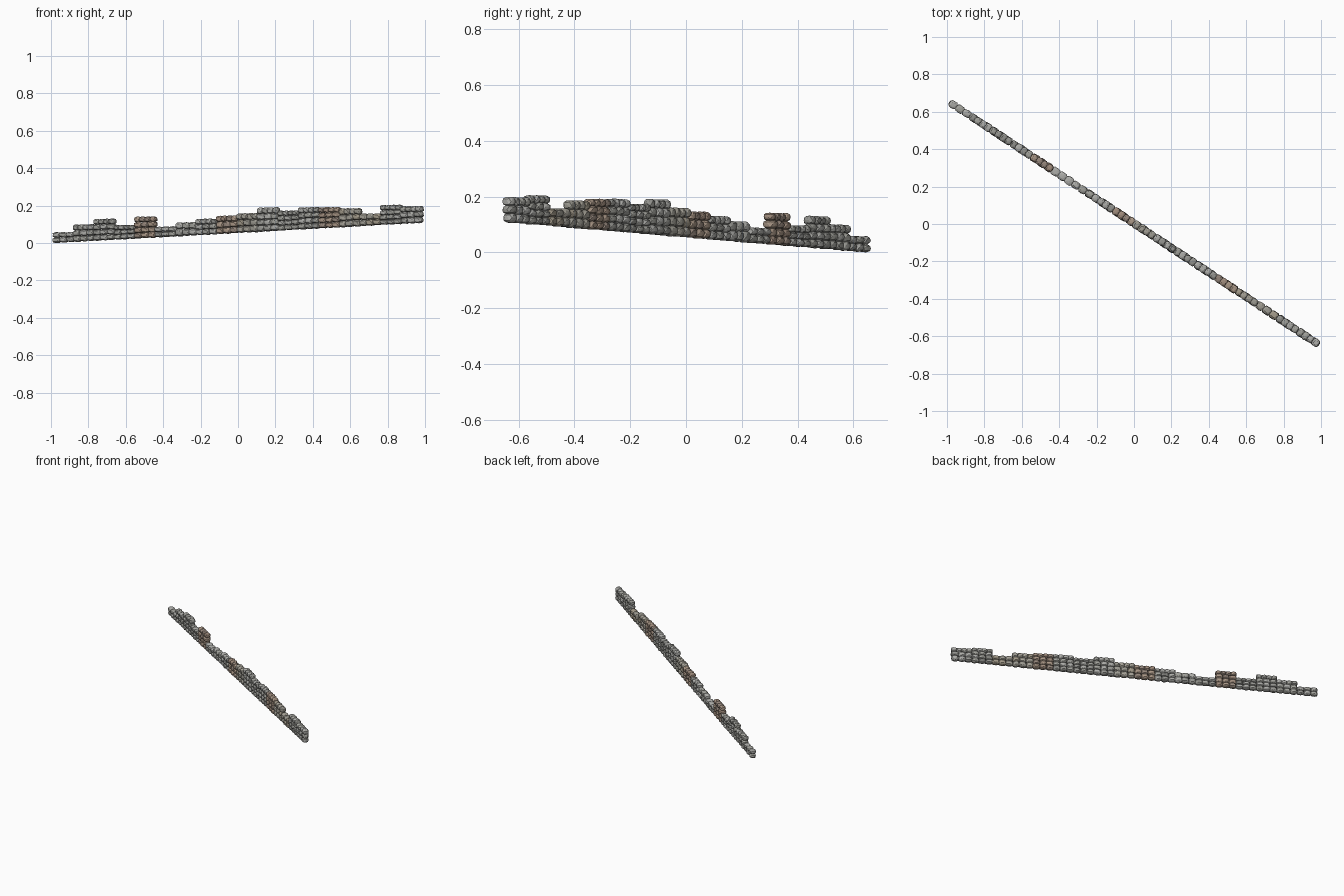
import bpy, bmesh, math, random
from mathutils import Vector, Matrix

if "Cube" in bpy.data.objects:
    bpy.data.objects.remove(bpy.data.objects["Cube"])

random.seed(4)
ANGLE = math.atan2(-1.30, 1.96)
START, END = Vector((-0.985, 0.65, 0)), Vector((0.985, -0.643, 0))
WIDTH = 0.043

# top height of every wall section, from the low end to the high end
TOPS = [0.057, 0.098, 0.128, 0.095, 0.14, 0.087, 0.11, 0.128, 0.145,
        0.158, 0.188, 0.172, 0.19, 0.19, 0.184, 0.156, 0.202, 0.196]
BROWN = {4, 8, 13}
TAN = {9, 14, 15}


def material(name, rgb):
    m = bpy.data.materials.new(name)
    m.diffuse_color = (*rgb, 1)
    m.use_nodes = True
    m.node_tree.nodes["Principled BSDF"].inputs["Base Color"].default_value = m.diffuse_color
    return m


greys = [material("stone_grey_%d" % i, c) for i, c in enumerate(
    [(0.36, 0.36, 0.33), (0.30, 0.30, 0.28), (0.42, 0.42, 0.40)])]
browns = [material("stone_brown_%d" % i, c) for i, c in enumerate(
    [(0.36, 0.27, 0.21), (0.30, 0.24, 0.20), (0.40, 0.31, 0.24)])]
tans = [material("stone_tan_%d" % i, c) for i, c in enumerate(
    [(0.36, 0.32, 0.25), (0.33, 0.32, 0.28), (0.38, 0.36, 0.31)])]


def add_stone(bm, centre, size, mat_index):
    """Faceted boulder: an icosphere pushed towards a box and roughened."""
    res = bmesh.ops.create_icosphere(bm, subdivisions=2, radius=1)
    tilt = Matrix.Rotation(random.uniform(-0.06, 0.06), 3, 'Y')
    turn = Matrix.Rotation(ANGLE + random.uniform(-0.08, 0.08), 3, 'Z')
    for v in res["verts"]:
        n = v.co.copy()
        k = sum(abs(c) ** 3.2 for c in n) ** (-1 / 3.2)
        n *= k * random.uniform(0.94, 1.03)
        v.co = centre + turn @ (tilt @ Vector([n[i] * size[i] / 2 for i in range(3)]))
    for f in {f for v in res["verts"] for f in v.link_faces}:
        f.material_index = mat_index


def wall_section(i):
    t0, t1 = i / len(TOPS), (i + 1) / len(TOPS)
    length = (END - START).length / len(TOPS)
    mid = START.lerp(END, (t0 + t1) / 2)
    base = 0.055 + 0.055 * mid.x
    courses = max(2, round((TOPS[i] - base) / 0.029))
    h = (TOPS[i] - base) / courses
    bm = bmesh.new()
    for c in range(courses):
        # long stones in the courses, narrower upright coping on top
        count = 4 if c == courses - 1 and courses > 2 else 3
        for s in range(count):
            p = START.lerp(END, t0 + (t1 - t0) * (s + 0.5) / count)
            slope = 0.055 * (p.x - mid.x) * (0.4 if c == courses - 1 else 1)
            p.z = base + h * (c + 0.5) + slope
            size = (length / count * random.uniform(1.08, 1.25),
                    WIDTH * random.uniform(0.9, 1.1),
                    h * random.uniform(1.08, 1.2))
            add_stone(bm, p, size, random.randrange(3))
    me = bpy.data.meshes.new("wall_section_%02d" % (i + 1))
    # keep every stone on or above the floor
    for v in bm.verts:
        v.co.z = max(v.co.z, 0)
    bm.to_mesh(me)
    bm.free()
    for m in (browns if i in BROWN else tans if i in TAN else greys):
        me.materials.append(m)
    ob = bpy.data.objects.new(me.name, me)
    bpy.context.collection.objects.link(ob)


# dry-stone wall climbing a slope
for i in range(len(TOPS)):
    wall_section(i)
